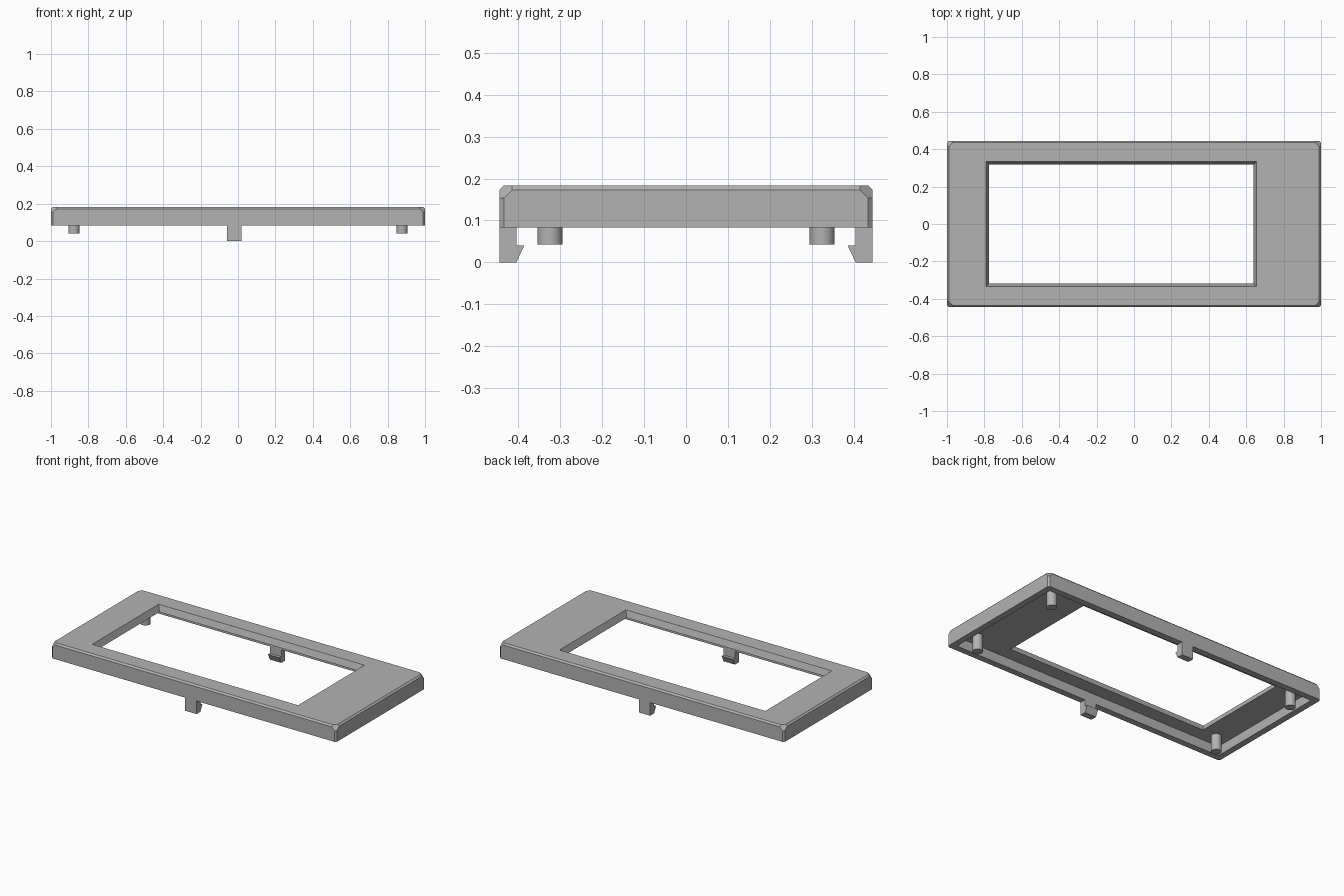
import bpy
import bmesh
from itertools import product
from mathutils import Vector

if "Cube" in bpy.data.objects:
    bpy.data.objects.remove(bpy.data.objects["Cube"], do_unlink=True)

HX, HY = 1.0, 0.445              # half size of the bezel
BASE, UNDER, TOP = 0.083, 0.143, 0.183
WALL = 0.04
EDGE_CUT, CORNER_CUT = 0.01, 0.04

grey = bpy.data.materials.new("plain grey")
grey.use_nodes = True
colour = (0.45, 0.45, 0.45, 1)
grey.diffuse_color = colour
grey.node_tree.nodes["Principled BSDF"].inputs["Base Color"].default_value = colour


def make_object(name, bm):
    bmesh.ops.recalc_face_normals(bm, faces=bm.faces)
    mesh = bpy.data.meshes.new(name)
    bm.to_mesh(mesh)
    bm.free()
    mesh.materials.append(grey)
    obj = bpy.data.objects.new(name, mesh)
    bpy.context.collection.objects.link(obj)
    return obj


def box(low, high):
    bm = bmesh.new()
    bmesh.ops.create_cube(bm, size=1)
    for v in bm.verts:
        v.co = [(a + b) / 2 + c * (b - a) for a, b, c in zip(low, high, v.co)]
    return bm


def shave(bm, direction, depth):
    """Cut off the box edge or corner in the given direction."""
    normal = Vector(direction)
    corner = Vector((direction[0] * HX, direction[1] * HY, TOP))
    distance = normal.dot(corner) - depth
    point = normal * distance / normal.length_squared
    geom = bm.verts[:] + bm.edges[:] + bm.faces[:]
    bmesh.ops.bisect_plane(bm, geom=geom, plane_co=point, plane_no=normal,
                           clear_outer=True)
    bmesh.ops.holes_fill(bm, edges=[e for e in bm.edges if e.is_boundary])


# Outer shell with chamfered edges and cut corners
shell = box((-HX, -HY, BASE), (HX, HY, TOP))
for s in (-1, 1):
    shave(shell, (s, 0, 1), EDGE_CUT)
    shave(shell, (0, s, 1), EDGE_CUT)
for sx, sy in product((-1, 1), repeat=2):
    shave(shell, (sx, sy, 0), EDGE_CUT)
    shave(shell, (sx, sy, 1), CORNER_CUT)
frame = make_object("bezel_frame", shell)

# Hollow underside
cavity = make_object("cavity_cutter", box((WALL - HX, WALL - HY, 0),
                                          (HX - WALL, HY - WALL, UNDER)))

# Window opening that widens toward the top
window_bm = box((-0.79, -0.333, UNDER), (0.655, 0.333, TOP))
for v in window_bm.verts:
    if v.co.z < TOP - 0.01:
        v.co.x -= 0.016 if v.co.x > 0 else -0.016
        v.co.y -= 0.014 if v.co.y > 0 else -0.014
# Extend the sloped sides past both faces of the plate
for e in [e for e in window_bm.edges if abs(e.verts[0].co.z - e.verts[1].co.z) > 0.01]:
    a, b = e.verts
    step = (b.co - a.co) * 0.2
    a.co -= step
    b.co += step
window = make_object("window_cutter", window_bm)

for cutter in (cavity, window):
    cutter.hide_render = True
    mod = frame.modifiers.new("cut", "BOOLEAN")
    mod.operation = "DIFFERENCE"
    mod.solver = "EXACT"
    mod.object = cutter
    bpy.context.view_layer.objects.active = frame
    bpy.ops.object.modifier_apply(modifier=mod.name)
    bpy.data.objects.remove(cutter, do_unlink=True)

# Round locating pegs under the four corners
for sx, sy in product((-1, 1), repeat=2):
    bm = bmesh.new()
    bmesh.ops.create_cone(bm, cap_ends=True, segments=32, radius1=0.03,
                          radius2=0.03, depth=UNDER - 0.042)
    bmesh.ops.translate(bm, verts=bm.verts,
                        vec=(sx * 0.877, sy * 0.325, (UNDER + 0.042) / 2))
    side = ("left" if sx > 0 else "right")
    peg = make_object(f"{'back' if sy > 0 else 'front'}_{side}_peg", bm)
    for p in peg.data.polygons:
        p.use_smooth = abs(p.normal.z) < 0.5

# Snap hooks with inward barbs
profile = [(HY, 0), (HY, BASE), (0.405, BASE), (0.405, 0.04), (0.386, 0.04), (0.405, 0)]
for name, s in (("front_hook", -1), ("back_hook", 1)):
    bm = bmesh.new()
    face = bm.faces.new([bm.verts.new((-0.06, s * y, z)) for y, z in profile])
    grown = bmesh.ops.extrude_face_region(bm, geom=[face])
    verts = [g for g in grown["geom"] if isinstance(g, bmesh.types.BMVert)]
    bmesh.ops.translate(bm, verts=verts, vec=(0.08, 0, 0))
    make_object(name, bm)
